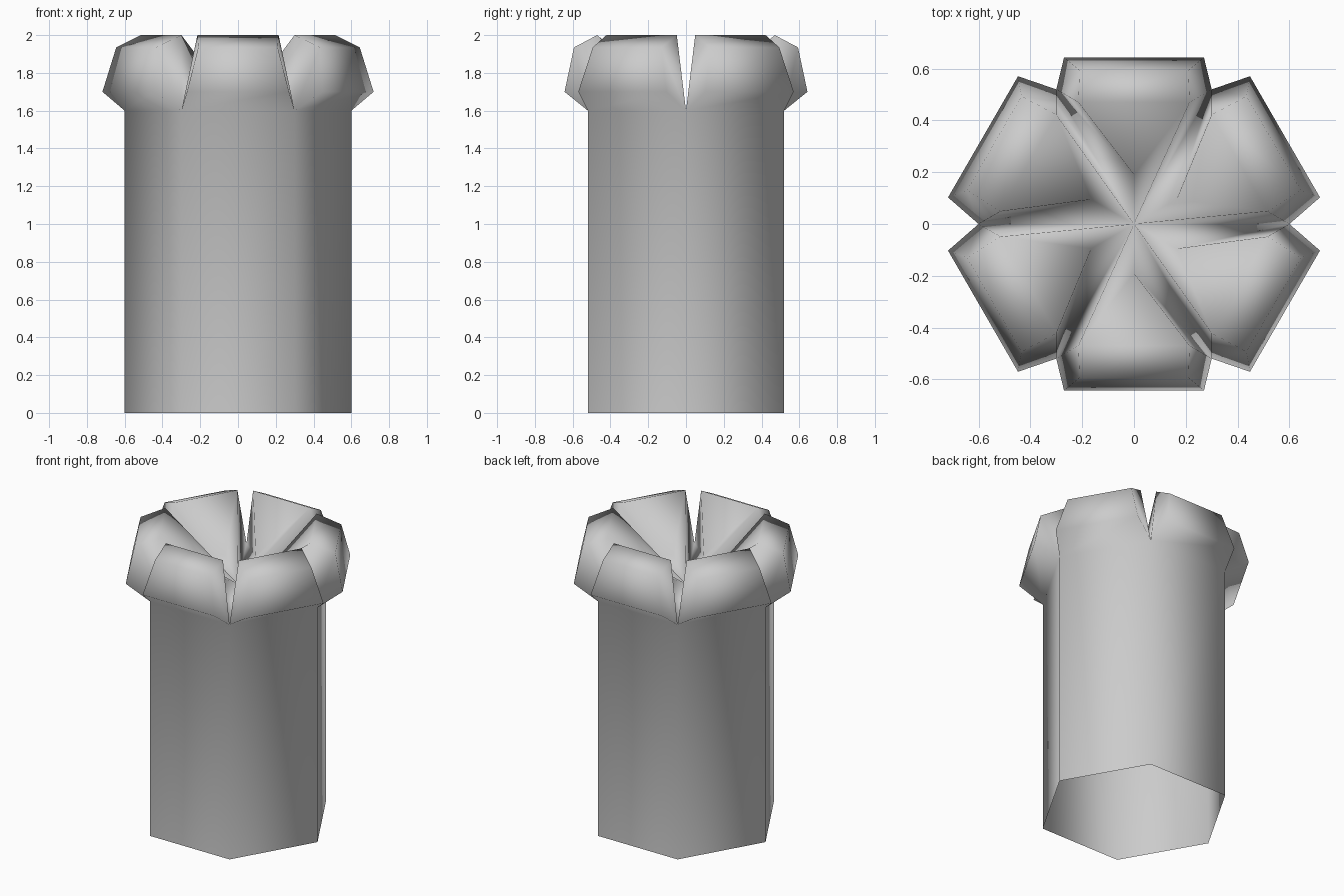
import bpy, bmesh, math
from mathutils import Vector

if "Cube" in bpy.data.objects:
    bpy.data.objects.remove(bpy.data.objects["Cube"])

bm = bmesh.new()


def ring(radius, z):
    return [bm.verts.new((radius * math.cos(math.radians(60 * i)),
                          radius * math.sin(math.radians(60 * i)), z)) for i in range(6)]


# hexagonal stem, open underneath
bottom = ring(0.6, 0.0)
top = ring(0.6, 1.6)
centre = bm.verts.new((0, 0, 1.6))
for i in range(6):
    j = (i + 1) % 6
    bm.faces.new((bottom[i], bottom[j], top[j], top[i]))


# flared petal growing from one sixth of the stem's top
def petal(v1, v2, angle, flare):
    out = Vector((math.cos(angle), math.sin(angle), 0))
    side = Vector((-out.y, out.x, 0))

    def pair(r, s, z):
        return [bm.verts.new(out * r + side * k * s + Vector((0, 0, z))) for k in (-1, 1)]

    o = pair(flare, 0.27, 1.70)           # widest point
    m = pair(flare - 0.05, 0.21, 1.935)   # shoulder
    t = pair(0.47, 0.215, 2.0)            # rim
    apex = bm.verts.new(out * 0.19 + Vector((0, 0, 1.72)))
    rows = [[v1, v2], o, m, t]
    for a, b in zip(rows, rows[1:]):
        bm.faces.new((a[0], a[1], b[1], b[0]))
    bm.faces.new((t[0], t[1], apex))
    # flanks running back to the centre
    for chain in ([v1, o[0], m[0], t[0], centre], [v2, o[1], m[1], t[1], apex, centre]):
        for a, b in zip(chain[1:], chain[2:]):
            bm.faces.new((chain[0], a, b))
    bm.faces.new((centre, t[0], apex))


for i in range(6):
    flare = 0.643 if i in (1, 4) else 0.673
    petal(top[i], top[(i + 1) % 6], math.radians(60 * i + 30), flare)

bmesh.ops.recalc_face_normals(bm, faces=bm.faces[:])
for f in bm.faces:
    f.smooth = True
mesh = bpy.data.meshes.new("petal_column")
bm.to_mesh(mesh)
bm.free()
obj = bpy.data.objects.new("petal_column", mesh)
bpy.context.collection.objects.link(obj)
